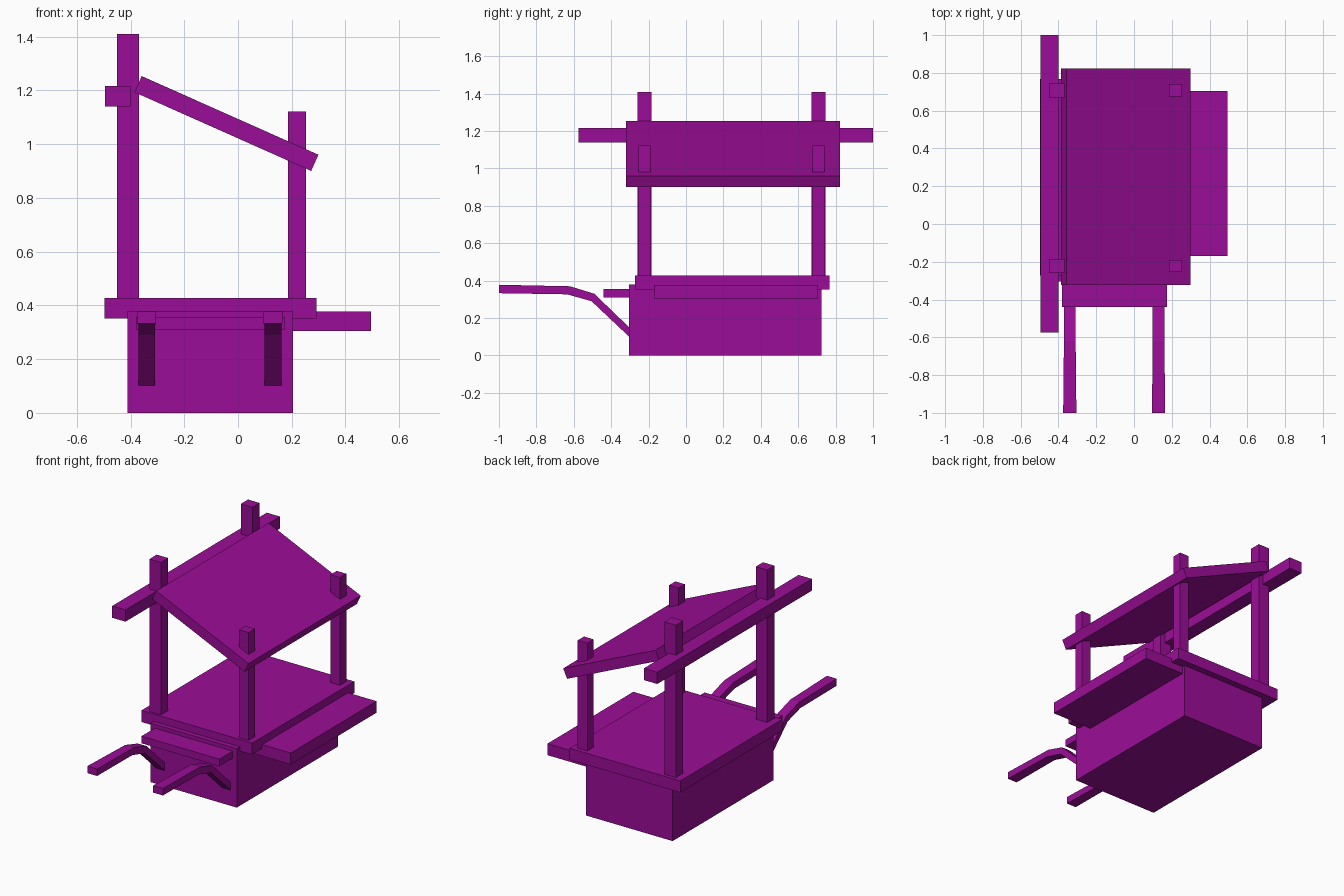
import bpy
import bmesh
from math import radians
from mathutils import Matrix

cube = bpy.data.objects.get("Cube")
if cube:
    bpy.data.objects.remove(cube, do_unlink=True)

# Single painted colour
purple = bpy.data.materials.new("purple paint")
purple.use_nodes = True
colour = (0.33, 0.004, 0.31, 1)
purple.diffuse_color = colour
purple.node_tree.nodes["Principled BSDF"].inputs["Base Color"].default_value = colour


def add_object(name, bm):
    bmesh.ops.recalc_face_normals(bm, faces=bm.faces)
    mesh = bpy.data.meshes.new(name)
    bm.to_mesh(mesh)
    bm.free()
    mesh.materials.append(purple)
    obj = bpy.data.objects.new(name, mesh)
    bpy.context.collection.objects.link(obj)
    return obj


def box(name, xs, ys, zs):
    """Box spanning the given ranges, with its origin at its centre."""
    bm = bmesh.new()
    size = [b - a for a, b in (xs, ys, zs)]
    bmesh.ops.create_cube(bm, size=1, matrix=Matrix.Diagonal((*size, 1)))
    obj = add_object(name, bm)
    obj.location = [(a + b) / 2 for a, b in (xs, ys, zs)]
    return obj


def handle(name, x):
    """Bent bar swept through square sections, slightly wider at the grip."""
    # y of top edge, z of top edge, y of bottom edge, z of bottom edge, half width
    sections = [(-1, 0.378, -1, 0.333, 0.035),
                (-0.62, 0.37, -0.635, 0.327, 0.031),
                (-0.49, 0.33, -0.505, 0.29, 0.031),
                (-0.29, 0.137, -0.29, 0.087, 0.031)]
    bm = bmesh.new()
    rings = []
    for yt, zt, yb, zb, w in sections:
        corners = [(x - w, yt, zt), (x + w, yt, zt), (x + w, yb, zb), (x - w, yb, zb)]
        rings.append([bm.verts.new(c) for c in corners])
    for a, b in zip(rings, rings[1:]):
        for i in range(4):
            j = (i + 1) % 4
            bm.faces.new((a[i], a[j], b[j], b[i]))
    bm.faces.new(rings[0])
    bm.faces.new(rings[-1])
    return add_object(name, bm)


# Base and counters
box("base_box", (-0.412, 0.205), (-0.305, 0.725), (0, 0.38))
box("counter_top", (-0.497, 0.292), (-0.273, 0.768), (0.352, 0.427))
box("side_shelf", (0.18, 0.495), (-0.17, 0.705), (0.304, 0.378))
box("front_shelf", (-0.38, 0.175), (-0.44, -0.29), (0.31, 0.356))

# Roof posts, front and back
for end, y in (("front", -0.222), ("back", 0.708)):
    box(end + "_tall_post", (-0.45, -0.368), (y - 0.037, y + 0.037), (0.4, 1.41))
    box(end + "_short_post", (0.186, 0.254), (y - 0.032, y + 0.032), (0.4, 1.122))

# Cross beam and sloping roof
box("roof_beam", (-0.495, -0.4), (-0.575, 1), (1.14, 1.216))
roof = box("roof_panel", (-0.403, 0.317), (-0.322, 0.823), (1.044, 1.11))
roof.rotation_euler.y = radians(24)

# Push handles
handle("right_handle", -0.34)
handle("left_handle", 0.13)
